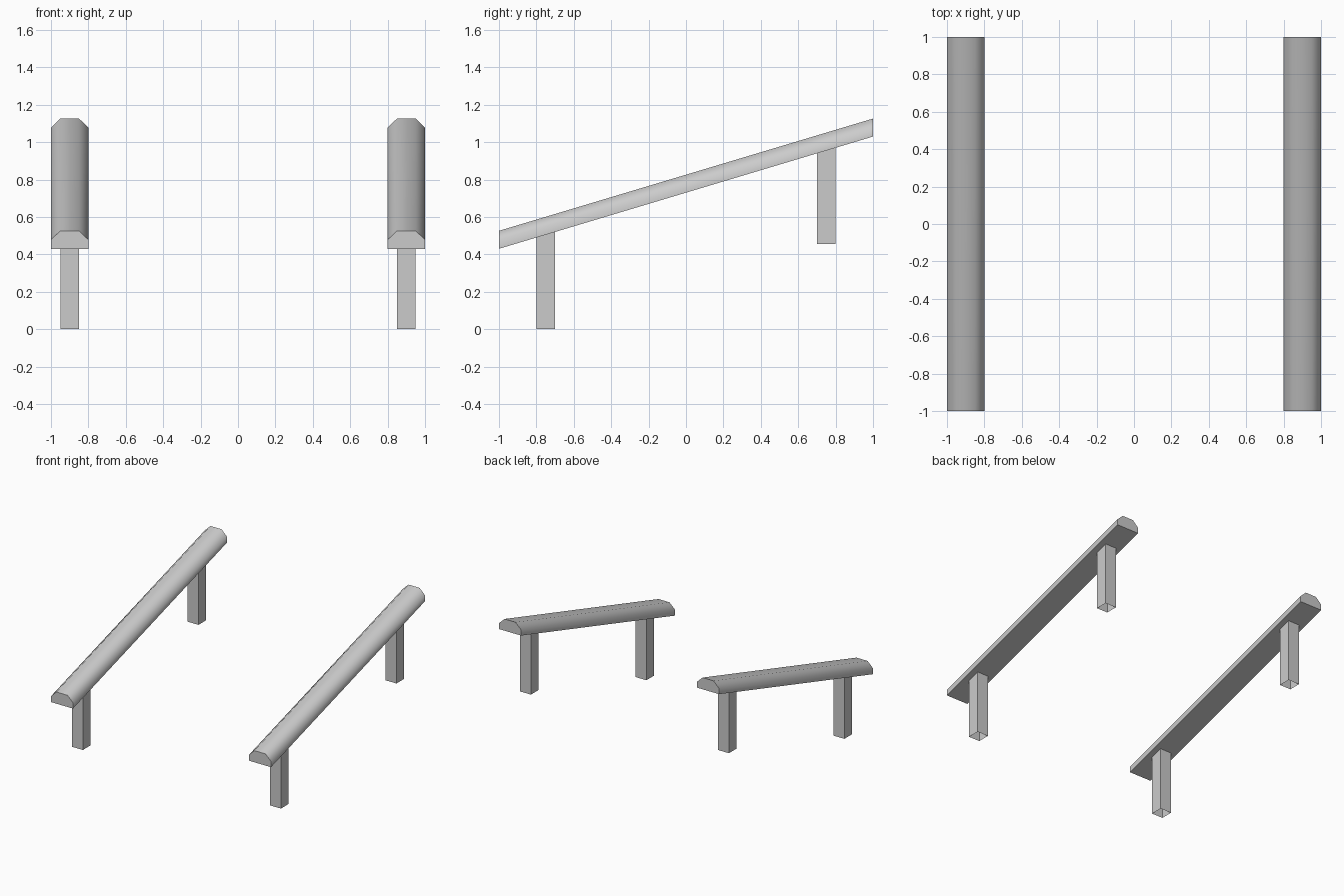
import bpy
import math

if "Cube" in bpy.data.objects:
    bpy.data.objects.remove(bpy.data.objects["Cube"])

SLOPE = 0.3      # rise of the rail per unit of y
BASE = 0.73      # underside height of the rail at y = 0
X = 0.9          # centre of each rail


def underside(y):
    return BASE + SLOPE * y


def add_object(name, verts, faces):
    mesh = bpy.data.meshes.new(name)
    mesh.from_pydata(verts, [], faces)
    mesh.update()
    obj = bpy.data.objects.new(name, mesh)
    bpy.context.collection.objects.link(obj)
    return obj


def add_rail(name, x):
    # Half-rounded profile sheared along the slope, ends cut vertically
    profile = [(-0.1, 0), (0.1, 0), (0.1, 0.048), (0.05, 0.096), (-0.05, 0.096), (-0.1, 0.048)]
    n = len(profile)
    verts = [(x + px, y, underside(y) + pz) for y in (-1, 1) for px, pz in profile]
    faces = [(i, (i + 1) % n, n + (i + 1) % n, n + i) for i in range(n)]
    faces = [f[::-1] for f in faces]
    faces += [tuple(range(n)), tuple(range(2 * n - 1, n - 1, -1))]
    obj = add_object(name, verts, faces)
    bpy.ops.object.select_all(action='DESELECT')
    obj.select_set(True)
    bpy.context.view_layer.objects.active = obj
    # Make all normals point outwards
    bpy.ops.object.mode_set(mode='EDIT')
    bpy.ops.mesh.select_all(action='SELECT')
    bpy.ops.mesh.normals_make_consistent(inside=False)
    bpy.ops.object.mode_set(mode='OBJECT')
    bpy.ops.object.shade_smooth_by_angle(angle=math.radians(60))


def add_post(name, x, y, bottom):
    # Hollow square post, open at the foot, meeting the sloped underside
    corners = [(-0.05, -0.05), (0.05, -0.05), (0.05, 0.05), (-0.05, 0.05)]
    verts = [(x + cx, y + cy, bottom) for cx, cy in corners]
    verts += [(x + cx, y + cy, underside(y + cy)) for cx, cy in corners]
    faces = [(i, (i + 1) % 4, 4 + (i + 1) % 4, 4 + i) for i in range(4)]
    add_object(name, verts, faces)


# One rail with a low front post and a raised back post on each side
for side, x in (("left", -X), ("right", X)):
    add_rail(f"{side}_handrail", x)
    add_post(f"{side}_front_post", x, -0.75, 0.0)
    add_post(f"{side}_back_post", x, 0.75, 0.455)
